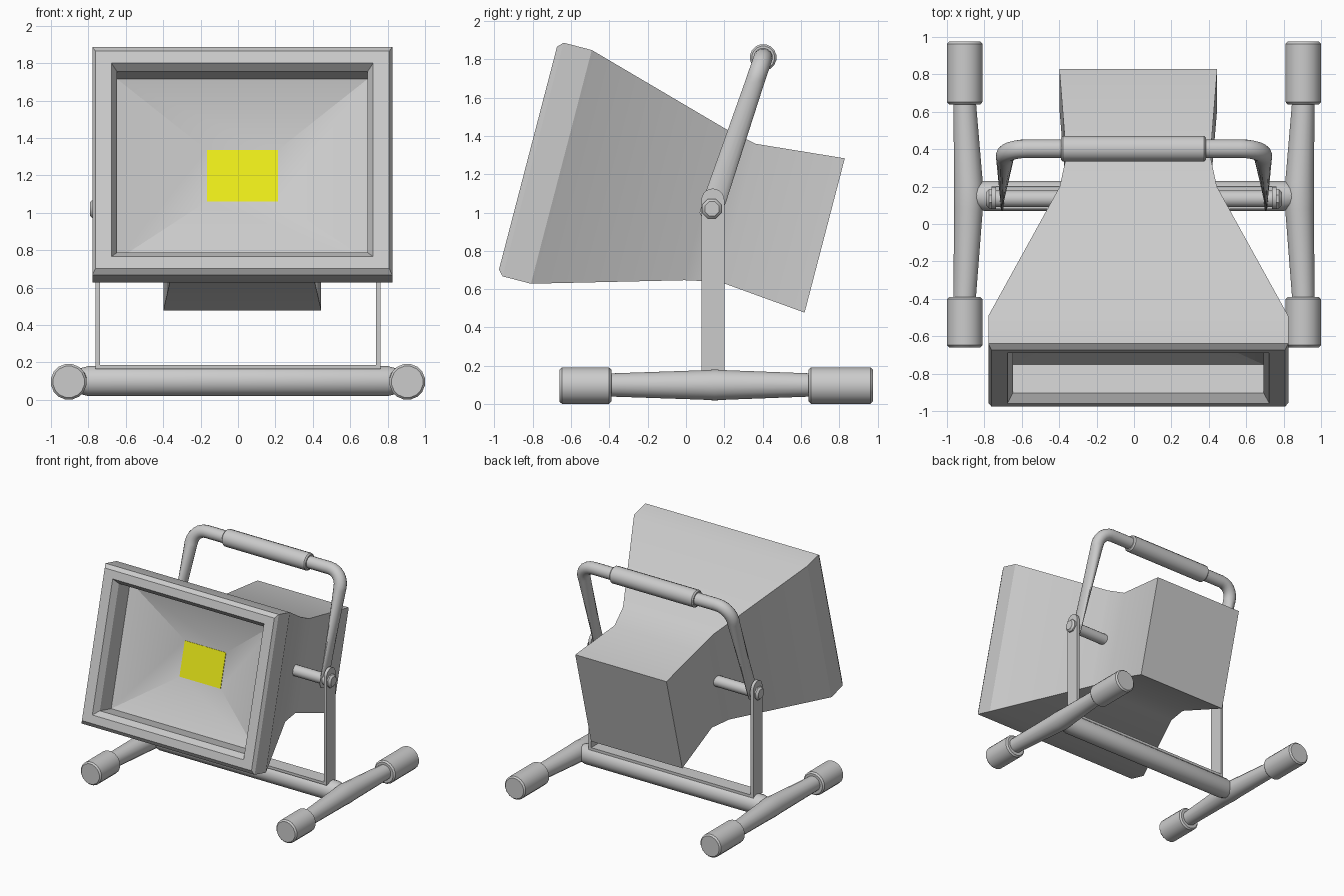
import bpy, bmesh
from math import sin, cos, pi, radians
from mathutils import Vector, Matrix

if "Cube" in bpy.data.objects:
    bpy.data.objects.remove(bpy.data.objects["Cube"])

TILT = radians(-14.6)
PIVOT = Vector((0.0, 0.135, 1.02))


def finish(name, bm, angle=35):
    bmesh.ops.recalc_face_normals(bm, faces=bm.faces)
    me = bpy.data.meshes.new(name)
    bm.to_mesh(me)
    bm.free()
    me.shade_smooth()
    me.set_sharp_from_angle(angle=radians(angle))
    ob = bpy.data.objects.new(name, me)
    bpy.context.collection.objects.link(ob)
    return ob


def bridge(bm, loops):
    """Skin a row of closed vertex loops and cap both ends."""
    n = len(loops[0])
    for a, b in zip(loops, loops[1:]):
        for i in range(n):
            j = (i + 1) % n
            bm.faces.new((a[i], a[j], b[j], b[i]))
    bm.faces.new(loops[0])
    bm.faces.new(loops[-1])


def sweep(name, rings, normal=(0, 0, 1), sides=16):
    """Tube through rings of (point, side radius, normal radius)."""
    bm = bmesh.new()
    nrm = Vector(normal).normalized()
    pts = [Vector(r[0]) for r in rings]
    loops = []
    for k, (_, ra, rb) in enumerate(rings):
        t = (pts[min(k + 1, len(pts) - 1)] - pts[max(k - 1, 0)]).normalized()
        side = nrm.cross(t)
        loops.append([bm.verts.new(pts[k] + side * ra * cos(2 * pi * (i + .5) / sides)
                                   + nrm * rb * sin(2 * pi * (i + .5) / sides))
                      for i in range(sides)])
    bridge(bm, loops)
    return finish(name, bm)


def box(name, center, size):
    bm = bmesh.new()
    bmesh.ops.create_cube(bm, size=1, matrix=Matrix.Translation(center)
                          @ Matrix.Diagonal((*size, 1)))
    return finish(name, bm)


def place_on_lamp(ob):
    ob.location = PIVOT
    ob.rotation_euler = (TILT, 0, 0)


# Lamp housing: one rectangular loft from the reflector, around the bezel, to the back
sections = [  # depth, half width, half height
    (-.656, .19, .142), (-.79, .67, .50), (-.945, .67, .50), (-.995, .70, .535),
    (-.995, .785, .60), (-.968, .802, .63), (-.815, .802, .63),
    (-.043, .42, .41), (.135, .385, .372), (.605, .422, .416)]
bm = bmesh.new()
bridge(bm, [[bm.verts.new((.023 + sx * w, d, .013 + sz * h))
             for sx, sz in ((-1, -1), (1, -1), (1, 1), (-1, 1))]
            for d, w, h in sections])
place_on_lamp(finish("lamp_housing", bm, 22))

# Yellow light chip
chip = box("light_chip", (.023, -.657, .013), (.38, .006, .284))
place_on_lamp(chip)
yellow = bpy.data.materials.new("yellow")
yellow.diffuse_color = (.85, .85, .01, 1)
yellow.use_nodes = True
yellow.node_tree.nodes["Principled BSDF"].inputs["Base Color"].default_value = yellow.diffuse_color
chip.data.materials.append(yellow)

# Base crossbar, narrowing into the side bars
sweep("base_crossbar", [((x, .15, .10), r, r) for x, r in
                        ((-.88, .06), (-.80, .082), (.80, .082), (.88, .06))])

for s, label in ((-1, "left"), (1, "right")):
    # Base side bar, swelling at the joint
    sweep(f"base_bar_{label}", [((s * x, y, .10), r, r) for y, x, r in
          ((-.45, .905, .062), (-.38, .905, .062), (.08, .885, .078), (.15, .883, .082),
           (.22, .885, .078), (.64, .905, .062), (.70, .905, .062))])
    # Rubber feet
    for end, y0, y1 in (("front", -.66, -.39), ("back", .64, .975)):
        sweep(f"foot_{end}_{label}", [((s * .905, y, .0965), r, r) for y, r in
              ((y0, .085), (y0 + .012, .0965), (y1 - .012, .0965), (y1, .085))])
    # Upright bracket strip with rounded top
    bm = bmesh.new()
    outline = [(.08, .165), (.20, .165)] + [
        (.14 + .06 * cos(pi * i / 10), 1.065 + .06 * sin(pi * i / 10)) for i in range(11)]
    bridge(bm, [[bm.verts.new((s * x, y, z)) for y, z in outline] for x in (.738, .763)])
    finish(f"bracket_upright_{label}", bm)
    # Pivot shaft and bolt head
    sweep(f"pivot_shaft_{label}", [((s * x, .135, 1.02), .045, .045) for x in (.36, .75)])
    sweep(f"pivot_bolt_{label}", [((s * x, .135, 1.02), r, r) for x, r in
          ((.755, .055), (.775, .055), (.79, .04))], sides=8)

# Bracket bottom strip
box("bracket_base", (0, .14, .175), (1.526, .12, .022))

# Carrying handle: round tube, flattened toward the pivots
lean = Vector((0, .268, .79)).normalized()
half = [(.705, -.07, .010, .025), (.705, -.04, .011, .055), (.705, .06, .012, .06),
        (.69, .69, .048, .05)]
half += [(.57 + .12 * cos(a), .713 + .12 * sin(a), .05, .05)
         for a in (pi / 2 * i / 6 for i in range(7))]
half = [(PIVOT + Vector((x, 0, 0)) + lean * t, a, b) for x, t, a, b in half]
other = [(Vector((-p.x, p.y, p.z)), a, b) for p, a, b in reversed(half)]
sweep("handle", half + other, normal=lean.cross(Vector((1, 0, 0))))

# Handle grip
gc = PIVOT + lean * .833
sweep("handle_grip", [((x, gc.y, gc.z), r, r) for x, r in
      ((-.39, .06), (-.38, .07), (.375, .07), (.385, .06))])
